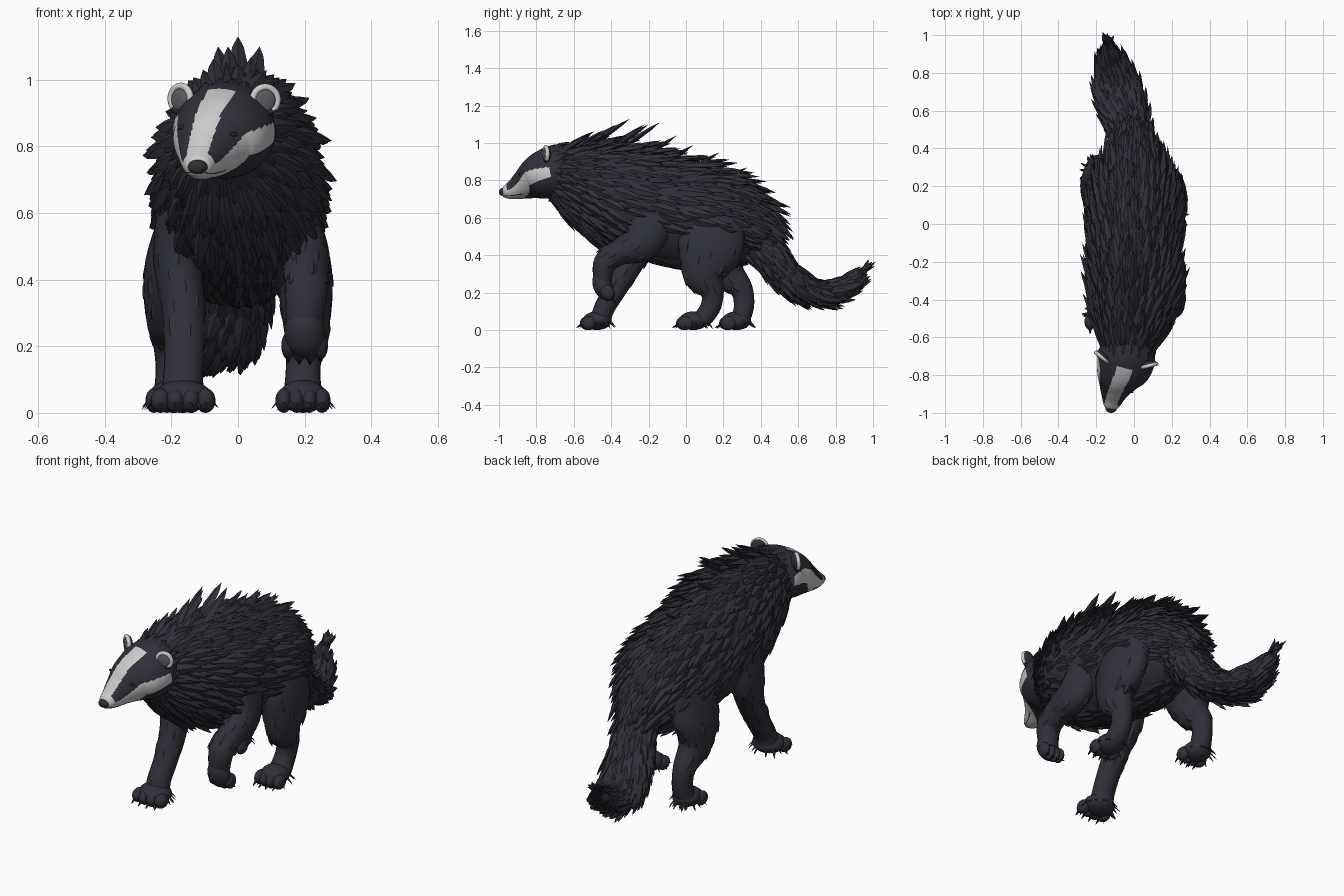
import bpy, bmesh, math, random
from mathutils import Vector, Matrix

random.seed(4)
if "Cube" in bpy.data.objects:
    bpy.data.objects.remove(bpy.data.objects["Cube"], do_unlink=True)


def material(name, rgb, rough=0.8):
    m = bpy.data.materials.new(name)
    m.use_nodes = True
    m.diffuse_color = (*rgb, 1)
    b = m.node_tree.nodes["Principled BSDF"]
    b.inputs["Base Color"].default_value = (*rgb, 1)
    b.inputs["Roughness"].default_value = rough
    return m


FUR = material("charcoal_fur", (0.029, 0.029, 0.041))
WHITE = material("white_fur", (0.6, 0.6, 0.6))
SKIN = material("dark_skin", (0.033, 0.029, 0.031))
EAR = material("ear_grey", (0.11, 0.108, 0.113))
CLAW = material("black_claw", (0.018, 0.018, 0.02))


def finish(name, bm, mats):
    bmesh.ops.recalc_face_normals(bm, faces=bm.faces)
    me = bpy.data.meshes.new(name)
    bm.to_mesh(me)
    bm.free()
    for m in mats:
        me.materials.append(m)
    ob = bpy.data.objects.new(name, me)
    bpy.context.collection.objects.link(ob)
    bpy.ops.object.select_all(action="DESELECT")
    ob.select_set(True)
    bpy.context.view_layer.objects.active = ob
    bpy.ops.object.shade_smooth_by_angle(angle=math.radians(50))


def sample(path, t):
    """Smooth interpolation of stations (x, y, z, side radius, up radius)."""
    n = len(path) - 1
    f = min(max(t, 0), 1) * n
    i = min(int(f), n - 1)
    u = f - i
    near = path[max(i - 1, 0)], path[i], path[i + 1], path[min(i + 2, n)]
    return [0.5 * (2 * b + u * (c - a) + u * u * (2 * a - 5 * b + 4 * c - d) + u ** 3 * (3 * b - 3 * c + d - a))
            for a, b, c, d in zip(*near)]


def surf(path, t, a):
    s = sample(path, t)
    tan = (Vector(sample(path, t + 0.01)[:3]) - Vector(sample(path, t - 0.01)[:3])).normalized()
    side = (Vector((1, 0, 0)) - tan * tan.x).normalized()
    up = side.cross(tan)
    out = side * math.cos(a) + up * math.sin(a)
    return Vector(s[:3]) + side * s[3] * math.cos(a) + up * s[4] * math.sin(a), out


def tube(name, path, rows, sides, mats, rule=None):
    bm = bmesh.new()
    rings = [[bm.verts.new(surf(path, i / rows, math.tau * j / sides)[0]) for j in range(sides)]
             for i in range(rows + 1)]
    for i in range(rows):
        for j in range(sides):
            k = (j + 1) % sides
            f = bm.faces.new((rings[i][j], rings[i + 1][j], rings[i + 1][k], rings[i][k]))
            if rule:
                f.material_index = rule((i + 0.5) / rows, math.tau * (j + 0.5) / sides)
    for r in (rings[0], rings[-1]):
        bm.faces.new(r)
    finish(name, bm, mats)


def tuft(bm, base, direction, normal, length, width):
    """Flattened pointed lock of hair."""
    d = direction.normalized()
    s = d.cross(normal).normalized()
    n = s.cross(d)
    rings = []
    for u, w in ((0, 0.5), (0.35, 1), (0.75, 0.6)):
        c = base + d * length * u
        w *= width
        rings.append([bm.verts.new(c + v) for v in (s * w, n * w * 0.5, -s * w, -n * w * 0.5)])
    tip = bm.verts.new(base + d * length)
    for j in range(4):
        k = (j + 1) % 4
        for a, b in zip(rings, rings[1:]):
            bm.faces.new((a[j], b[j], b[k], a[k]))
        bm.faces.new((rings[-1][j], tip, rings[-1][k]))
    bm.faces.new(rings[0])


def coat(name, path, t0, t1, rows, count, length, width, lift, keep=lambda p, out: True):
    """Rows of locks lying along a tube; lift is a function of the angle."""
    bm = bmesh.new()
    for i in range(rows):
        for j in range(count):
            t = t0 + (t1 - t0) * (i + random.uniform(-0.4, 0.4)) / (rows - 1)
            t = min(max(t, 0), 0.985)
            a = math.tau * (j + 0.5 * (i % 2) + random.uniform(-0.3, 0.3)) / count
            p, out = surf(path, t, a)
            if not keep(p, out):
                continue
            flow = (surf(path, t + 0.012, a)[0] - p).normalized()
            k = random.uniform(0.7, 1.2)
            tuft(bm, p - out * 0.006, flow + out * lift(a) * random.uniform(0.6, 1.4),
                 out, length * k, width * k)
    finish(name, bm, [FUR])


def ball(bm, centre, radii, m=Matrix()):
    bmesh.ops.create_uvsphere(bm, u_segments=20, v_segments=12, radius=1,
                              matrix=m @ Matrix.Translation(centre) @ Matrix.Diagonal((*radii, 1)))


# Trunk and its coat, bare on the lower flanks
body = [(-.045, -.74, .84, .10, .12), (-.035, -.64, .82, .14, .175), (-.015, -.5, .77, .195, .235),
        (0, -.35, .71, .23, .28), (0, -.15, .655, .235, .285), (0, .05, .61, .235, .28),
        (0, .19, .575, .22, .255), (0, .31, .53, .165, .2), (0, .385, .49, .11, .14), (0, .43, .46, .05, .06)]
tube("body", body, 48, 40, [FUR])
coat("body_fur", body, 0.06, 0.88, 24, 32, 0.165, 0.025, lambda a: 0.07 + 0.14 * (math.sin(a) + 1),
     lambda p, out: p.y < -.32 or out.z > -.3 or out.z < -.88)

# Tall spines over the shoulders and back
bm = bmesh.new()
for x, y, z in ((0, -.3, 1.13), (-.06, -.22, 1.1), (.065, -.2, 1.1), (0, -.14, 1.11), (-.03, -.37, 1.1),
                (.04, -.44, 1.07), (0, -.52, 1.05), (-.03, -.05, 1.04), (.03, .04, .99), (0, .18, .95), (0, .33, .87)):
    tip = Vector((x, y, z))
    run = Vector((x * 0.3, .18, .12 - .1 * max(y, 0)))
    tuft(bm, tip - run, run, Vector((0, -.6, .8)), run.length, 0.028)
finish("back_spines", bm, [FUR])

# Tail
tail = [(0, .32, .53, .1, .12), (0, .42, .43, .105, .1), (-.025, .51, .315, .115, .085),
        (-.06, .61, .235, .125, .075), (-.085, .7, .2, .12, .068), (-.105, .79, .205, .095, .062),
        (-.125, .87, .245, .06, .045), (-.133, .92, .29, .015, .015)]
tube("tail", tail, 30, 24, [FUR])
coat("tail_fur", tail, 0.06, 0.97, 17, 18, 0.12, 0.022, lambda a: 0.18)

# Legs, mostly smooth
legs = {
    "front_leg_right": [(-.16, -.26, .64, .08, .13), (-.18, -.27, .47, .075, .105), (-.165, -.32, .33, .066, .075),
                        (-.16, -.39, .2, .06, .06), (-.165, -.44, .11, .06, .055), (-.165, -.455, .05, .065, .055)],
    "front_leg_left": [(.16, -.18, .6, .08, .13), (.2, -.24, .47, .075, .105), (.205, -.35, .42, .068, .072),
                       (.205, -.43, .365, .064, .062), (.2, -.445, .28, .056, .05), (.2, -.43, .22, .05, .04)],
    "hind_leg_left": [(.15, .16, .6, .08, .16), (.195, .13, .44, .085, .175), (.205, .1, .3, .075, .12),
                      (.2, .14, .2, .057, .064), (.195, .13, .12, .052, .054), (.195, .08, .05, .06, .05)],
    "hind_leg_right": [(-.15, .2, .6, .08, .15), (-.195, .19, .44, .085, .16), (-.205, .22, .31, .075, .1),
                       (-.2, .295, .22, .057, .062), (-.195, .31, .13, .052, .054), (-.195, .29, .05, .06, .05)],
}
for name, path in legs.items():
    tube(name, path, 26, 24, [FUR])
    coat(name + "_fur", path, 0.2, 0.5, 4, 7, 0.075, 0.016, lambda a: 0.08)


# Paws with toes, claws and ground hair
def paw(name, origin, w, tilt=0, hairs=24):
    m = Matrix.Translation(origin) @ Matrix.Rotation(math.radians(tilt), 4, "X")
    bm, hooks = bmesh.new(), bmesh.new()
    ball(bm, (0, 0, .05), (w * .85, .078, .05), m)
    rot = m.to_3x3()
    for k in range(4):
        x = (k - 1.5) * w * .45
        y = -.055 + abs(k - 1.5) * .008
        ball(bm, (x, y, .037), (w * .3, .042, .037), m)
        tuft(hooks, m @ Vector((x, y - .028, .036)), rot @ Vector((0, -1, -.7)),
             rot @ Vector((0, 0, 1)), .045, .008)
    for _ in range(hairs):
        a = random.uniform(0, math.tau)
        c, s = math.cos(a), math.sin(a)
        tuft(bm, Vector((c * w * .75, s * .07, .05)) + m.translation, Vector((c, s, -1.1)),
             Vector((c, s, 1)), random.uniform(.035, .06), .007)
    finish(name, bm, [FUR])
    finish(name + "_claws", hooks, [CLAW])


paw("front_paw_right", (-.165, -.475, 0), .1)
paw("front_paw_left", (.2, -.4, .255), .072, 110, 0)
paw("hind_paw_left", (.195, .04, 0), .085)
paw("hind_paw_right", (-.195, .27, 0), .085)

# Wedge-shaped head, turned a little to its right, with pale stripe and cheeks
head = [(-.122, -.985, .735, .02, .018), (-.12, -.965, .738, .04, .035), (-.112, -.92, .752, .06, .056),
        (-.10, -.87, .776, .085, .08), (-.08, -.81, .807, .122, .113), (-.053, -.75, .832, .15, .133),
        (-.035, -.68, .85, .148, .143), (-.03, -.62, .845, .1, .13)]


def face_colour(t, a):
    _, y, _, rx, _ = sample(head, t)
    deg = math.degrees(math.asin(math.sin(a)))
    if y < -.88 and -36 < deg < -30:
        return 0                                    # mouth line
    if y < -.945:
        return 1                                    # muzzle tip
    if deg > 0 and y < -.725 and abs(rx * math.cos(a) + .006) < .033 + .05 * (y + .93):
        return 1                                    # forehead stripe
    back = min(max((y + .93) / .12, 0), 1)
    top = 8 + 20 * back - 150 * max(0, y + .8)
    return int(-90 + 80 * back < deg < top and y < -.695)    # cheeks


tube("head", head, 120, 120, [FUR, WHITE], face_colour)
coat("nape_fur", head, 0.84, 0.95, 3, 22, 0.09, 0.02, lambda a: 0.15)

bm = bmesh.new()
ball(bm, (-.121, -.978, .738), (.03, .022, .022))
finish("nose", bm, [SKIN])

bm = bmesh.new()
for a in (40, 140):
    ball(bm, surf(head, 0.5, math.radians(a))[0], (.014, .006, .007))
finish("eyes", bm, [CLAW])

# Ears: dark cup, grey inside, white rim that fades to fur at the root
for side, centre, yaw, lean in (("left", (.082, -.75, .94), 14, 22), ("right", (-.172, -.705, .943), -40, -12)):
    m = (Matrix.Translation(centre) @ Matrix.Rotation(math.radians(yaw), 4, "Z")
         @ Matrix.Rotation(math.radians(lean), 4, "Y"))
    for part, c, r, mat in (("back", (0, .008, 0), (.042, .018, .043), FUR),
                            ("inside", (0, -.005, -.004), (.032, .009, .034), EAR)):
        bm = bmesh.new()
        ball(bm, c, r, m)
        finish("ear_%s_%s" % (part, side), bm, [mat])
    bpy.ops.mesh.primitive_torus_add(major_radius=.038, minor_radius=.0105, major_segments=32, minor_segments=10)
    rim = bpy.context.object
    rim.name = "ear_rim_" + side
    rim.matrix_world = m @ Matrix.Rotation(math.pi / 2, 4, "X")
    for mat in (WHITE, FUR):
        rim.data.materials.append(mat)
    for f in rim.data.polygons:
        f.material_index = int(f.center.y < -.018)
    bpy.ops.object.shade_smooth_by_angle(angle=math.radians(50))
